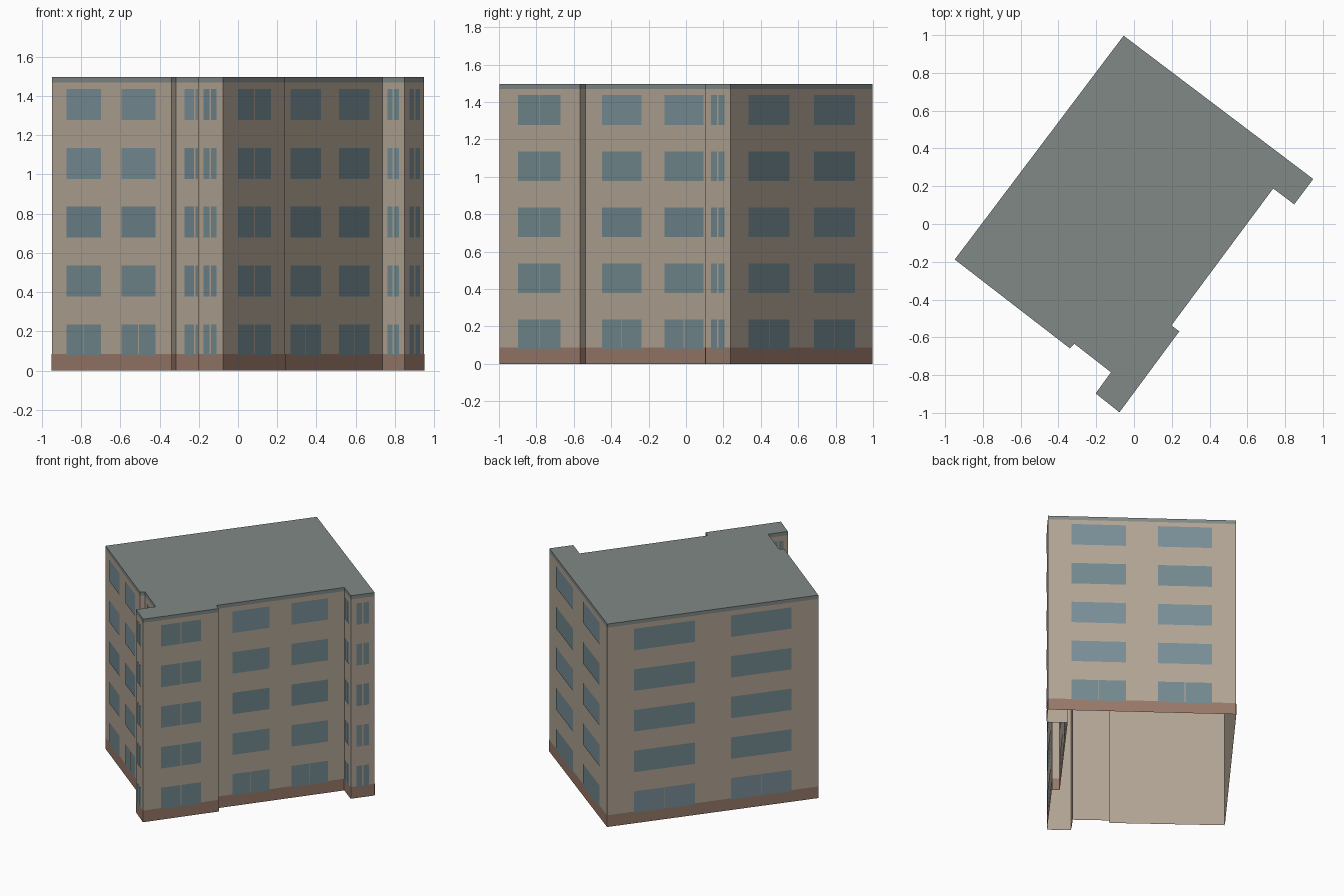
import bpy, bmesh, random
from mathutils import Vector

if "Cube" in bpy.data.objects:
    bpy.data.objects.remove(bpy.data.objects["Cube"])

random.seed(4)
H, EAVE, PLINTH = 1.497, 1.47, 0.086
FLOORS, FLOOR_H, SILL, HEAD = 5, 0.30, 0.078, 0.236

# Building outline, counter-clockwise from the left corner
OUTLINE = [(-0.949, -0.188), (-0.340, -0.658), (-0.316, -0.634), (-0.122, -0.785),
           (-0.203, -0.897), (-0.077, -0.997), (0.240, -0.568), (0.198, -0.537),
           (0.737, 0.188), (0.848, 0.104), (0.949, 0.238), (-0.055, 0.997)]
PTS = [Vector(p) for p in OUTLINE]
WALLS = list(zip(PTS, PTS[1:] + PTS[:1]))


def material(name, rgb):
    m = bpy.data.materials.new(name)
    m.diffuse_color = (*rgb, 1)
    m.use_nodes = True
    m.node_tree.nodes["Principled BSDF"].inputs["Base Color"].default_value = m.diffuse_color
    return m


def panel(bm, wall, f0, f1, z0, z1, out=0.0, mat=0):
    """Upright quad on a wall between two fractions of its length."""
    a, b = wall
    d = (b - a).normalized()
    n = Vector((d.y, -d.x)) * out
    p, q = a.lerp(b, f0) + n, a.lerp(b, f1) + n
    vs = [bm.verts.new((v.x, v.y, z)) for v, z in ((p, z0), (q, z0), (q, z1), (p, z1))]
    bm.faces.new(vs).material_index = mat


def finish(name, bm, mats, weld=False):
    if weld:
        bmesh.ops.remove_doubles(bm, verts=bm.verts[:], dist=1e-5)
    me = bpy.data.meshes.new(name)
    bm.to_mesh(me)
    bm.free()
    for m in mats:
        me.materials.append(m)
    ob = bpy.data.objects.new(name, me)
    bpy.context.collection.objects.link(ob)
    return ob


plaster = material("plaster", (0.44, 0.37, 0.295))
brick = material("plinth_brown", (0.31, 0.19, 0.14))
slate = material("roof_grey", (0.22, 0.25, 0.235))
glass = [material("glass_%d" % i, c) for i, c in enumerate(
    [(0.155, 0.235, 0.265), (0.17, 0.25, 0.275), (0.19, 0.27, 0.31)])]

# Outer walls: open shell without a floor
bm = bmesh.new()
for w in WALLS:
    panel(bm, w, 0, 1, 0, EAVE)
finish("walls", bm, [plaster], weld=True)

# Roof with its thin edge band
bm = bmesh.new()
for w in WALLS:
    panel(bm, w, 0, 1, EAVE, H)
bm.faces.new([bm.verts.new((p.x, p.y, H)) for p in PTS])
finish("roof", bm, [slate], weld=True)

# Plinth strip just proud of the walls
bm = bmesh.new()
for w in WALLS:
    panel(bm, w, 0, 1, 0, PLINTH, 0.0015)
finish("plinth", bm, [brick])

# Windows: two per long wall, one per short wall, none on the tiny steps
bm = bmesh.new()
for w in WALLS:
    length = (w[1] - w[0]).length
    if length < 0.1:
        continue
    spans = [(0.125, 0.414), (0.585, 0.872)] if length > 0.6 else [(0.235, 0.765)]
    for floor in range(FLOORS):
        z = floor * FLOOR_H
        shade = random.choice([0, 1, 1, 2])
        for f0, f1 in spans:
            if length < 0.6 or floor == 0:
                # two panes with a narrow post between
                gap = (0.005 if length < 0.3 else 0.0025) / length
                mid = (f0 + f1) / 2
                panes = [(f0, mid - gap), (mid + gap, f1)]
            else:
                panes = [(f0, f1)]
            for p0, p1 in panes:
                panel(bm, w, p0, p1, SILL + z, HEAD + z, 0.003, shade)
finish("windows", bm, glass)
